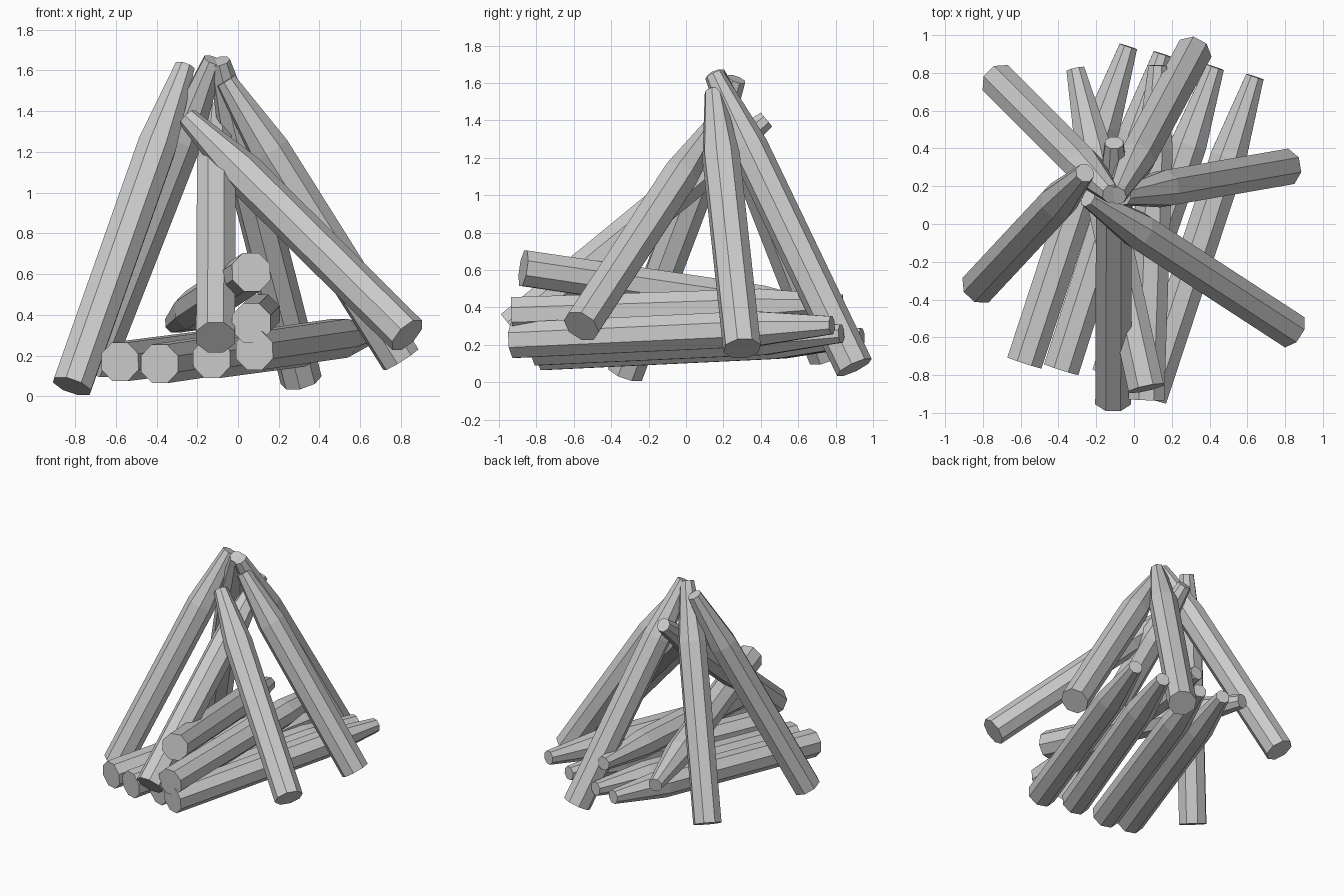
import bpy, bmesh, math
from mathutils import Vector

if "Cube" in bpy.data.objects:
    bpy.data.objects.remove(bpy.data.objects["Cube"])

SIDES = 8
R_BODY, R_TIP = 0.103, 0.052
SHOULDER = 0.75  # where the taper starts along the log


def log(name, base, tip):
    """Eight-sided log: straight body, then a tapered tip."""
    base, tip = Vector(base), Vector(tip)
    axis = (tip - base).normalized()
    side = axis.cross(Vector((0, 0, 1))).normalized()
    up = side.cross(axis)
    bm = bmesh.new()
    rings = []
    for t, r in ((0, R_BODY), (SHOULDER, R_BODY), (1, R_TIP)):
        c = base.lerp(tip, t)
        ring = []
        for i in range(SIDES):
            a = 2 * math.pi * (i + 0.5) / SIDES
            ring.append(bm.verts.new(c + r * (math.cos(a) * side + math.sin(a) * up)))
        rings.append(ring)
    for lo, hi in zip(rings, rings[1:]):
        for i in range(SIDES):
            j = (i + 1) % SIDES
            bm.faces.new((lo[i], lo[j], hi[j], hi[i]))
    bm.faces.new(rings[0])
    bm.faces.new(rings[-1])
    bmesh.ops.recalc_face_normals(bm, faces=bm.faces)
    me = bpy.data.meshes.new(name)
    bm.to_mesh(me)
    bm.free()
    bpy.context.collection.objects.link(bpy.data.objects.new(name, me))


# Leaning logs forming the cone
leaning = {
    "leaning_log_left": ((-0.815, -0.325, 0.05), (-0.26, 0.27, 1.62)),
    "leaning_log_back_left": ((-0.71, 0.75, 0.14), (-0.12, 0.16, 1.65)),
    "leaning_log_back": ((0.31, 0.90, 0.08), (-0.09, 0.15, 1.645)),
    "leaning_log_right": ((0.80, 0.30, 0.18), (-0.06, 0.15, 1.55)),
    "leaning_log_front_right": ((0.83, -0.56, 0.30), (-0.245, 0.14, 1.365)),
    "leaning_log_front": ((-0.11, -0.93, 0.29), (-0.105, 0.43, 1.405)),
}

# Stacked logs lying on the ground
lying = {
    "ground_log_1": ((-0.58, -0.735, 0.17), (-0.03, 0.94, 0.24)),
    "ground_log_2": ((-0.385, -0.77, 0.16), (0.15, 0.90, 0.24)),
    "ground_log_3": ((-0.13, -0.80, 0.185), (0.43, 0.83, 0.26)),
    "ground_log_4": ((0.08, -0.92, 0.225), (0.64, 0.78, 0.305)),
    "upper_log": ((0.065, -0.93, 0.36), (0.125, 0.84, 0.42)),
    "top_log": ((0.065, -0.87, 0.61), (-0.31, 0.82, 0.36)),
}

for name, (b, t) in {**leaning, **lying}.items():
    log(name, b, t)
